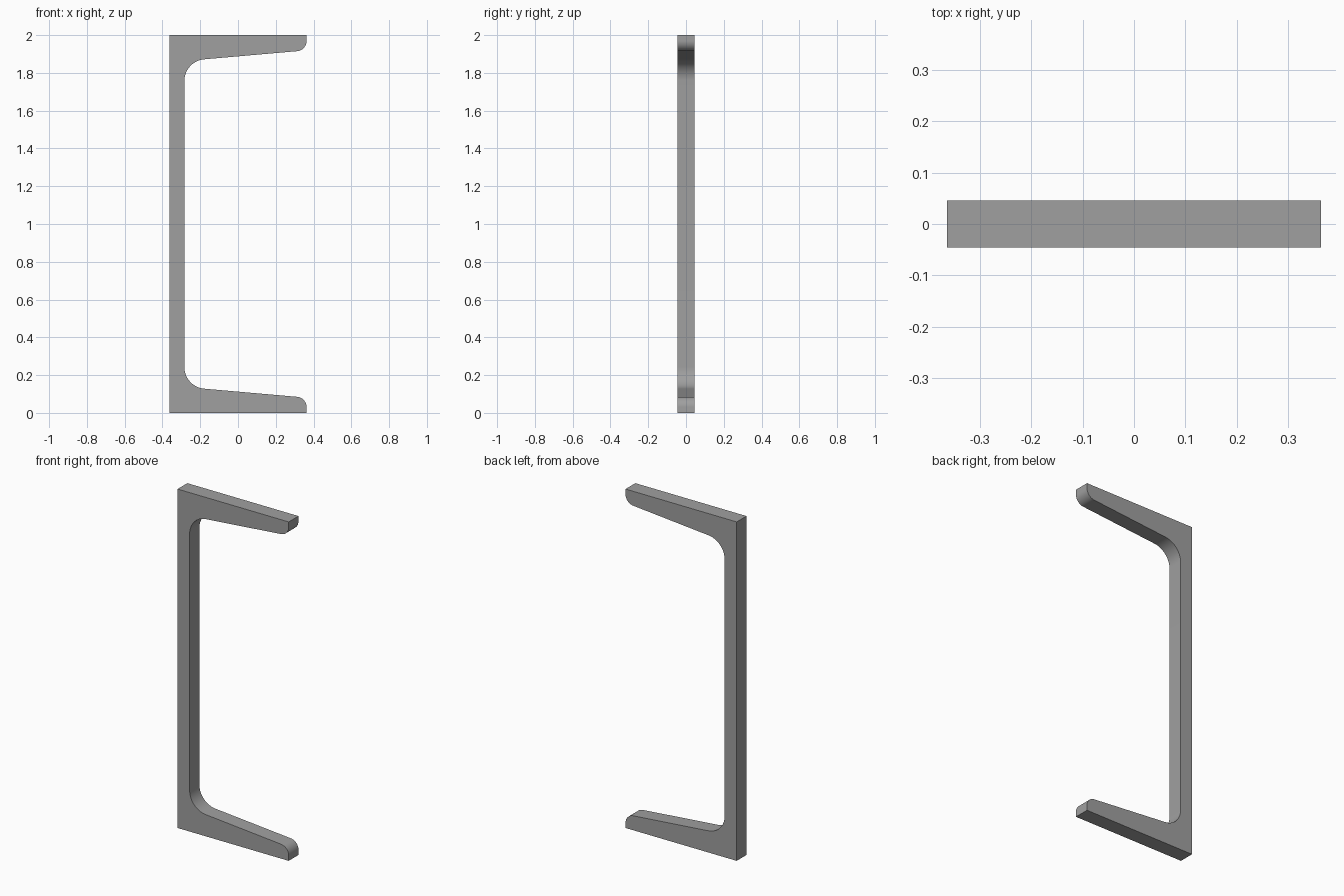
import bpy, bmesh, math
from mathutils import Vector

if "Cube" in bpy.data.objects:
    bpy.data.objects.remove(bpy.data.objects["Cube"])

HALF_W, HALF_D, HEIGHT = 0.363, 0.0455, 2.0
WEB_X = -0.284                      # inner face of the web
SLOPE = math.tan(math.radians(5))   # taper of the flanges
ROOT_R, TIP_R = 0.115, 0.055


def flange_z(x):
    return 0.1125 - SLOPE * x


def fillet(prev, corner, nxt, radius, steps=14):
    """Arc points rounding a corner, ordered from prev to nxt."""
    p, c, n = Vector(prev), Vector(corner), Vector(nxt)
    a, b = (p - c).normalized(), (n - c).normalized()
    half = a.angle(b) / 2
    centre = c + (a + b).normalized() * radius / math.sin(half)
    start = c + a * radius / math.tan(half) - centre
    end = c + b * radius / math.tan(half) - centre
    turn = math.atan2(start.x * end.y - start.y * end.x, start.dot(end))
    pts = []
    for i in range(steps + 1):
        t = turn * i / steps
        co, si = math.cos(t), math.sin(t)
        pts.append((centre.x + start.x * co - start.y * si,
                    centre.y + start.x * si + start.y * co))
    return pts


# Lower half of the profile, from outer corner to the web, then mirrored
toe = (HALF_W, 0)
tip = (HALF_W, flange_z(HALF_W))
root = (WEB_X, flange_z(WEB_X))
lower = [(-HALF_W, 0), toe]
lower += fillet(toe, tip, root, TIP_R)
lower += fillet(tip, root, (WEB_X, HEIGHT / 2), ROOT_R)
profile = lower + [(x, HEIGHT - z) for x, z in reversed(lower)]

# Extrude the channel profile along y
bm = bmesh.new()
face = bm.faces.new([bm.verts.new((x, -HALF_D, z)) for x, z in profile])
ext = bmesh.ops.extrude_face_region(bm, geom=[face], use_keep_orig=True)
verts = [g for g in ext["geom"] if isinstance(g, bmesh.types.BMVert)]
bmesh.ops.translate(bm, verts=verts, vec=(0, 2 * HALF_D, 0))
bmesh.ops.recalc_face_normals(bm, faces=bm.faces[:])
mesh = bpy.data.meshes.new("channel_section")
bm.to_mesh(mesh)
bm.free()

channel = bpy.data.objects.new("channel_section", mesh)
bpy.context.collection.objects.link(channel)

# Steel grey
mat = bpy.data.materials.new("steel grey")
mat.diffuse_color = (0.35, 0.35, 0.35, 1)
mat.use_nodes = True
mat.node_tree.nodes["Principled BSDF"].inputs["Base Color"].default_value = mat.diffuse_color
mesh.materials.append(mat)

# Smooth fillets, sharp edges
bpy.context.view_layer.objects.active = channel
channel.select_set(True)
bpy.ops.object.shade_smooth_by_angle(angle=math.radians(30))
